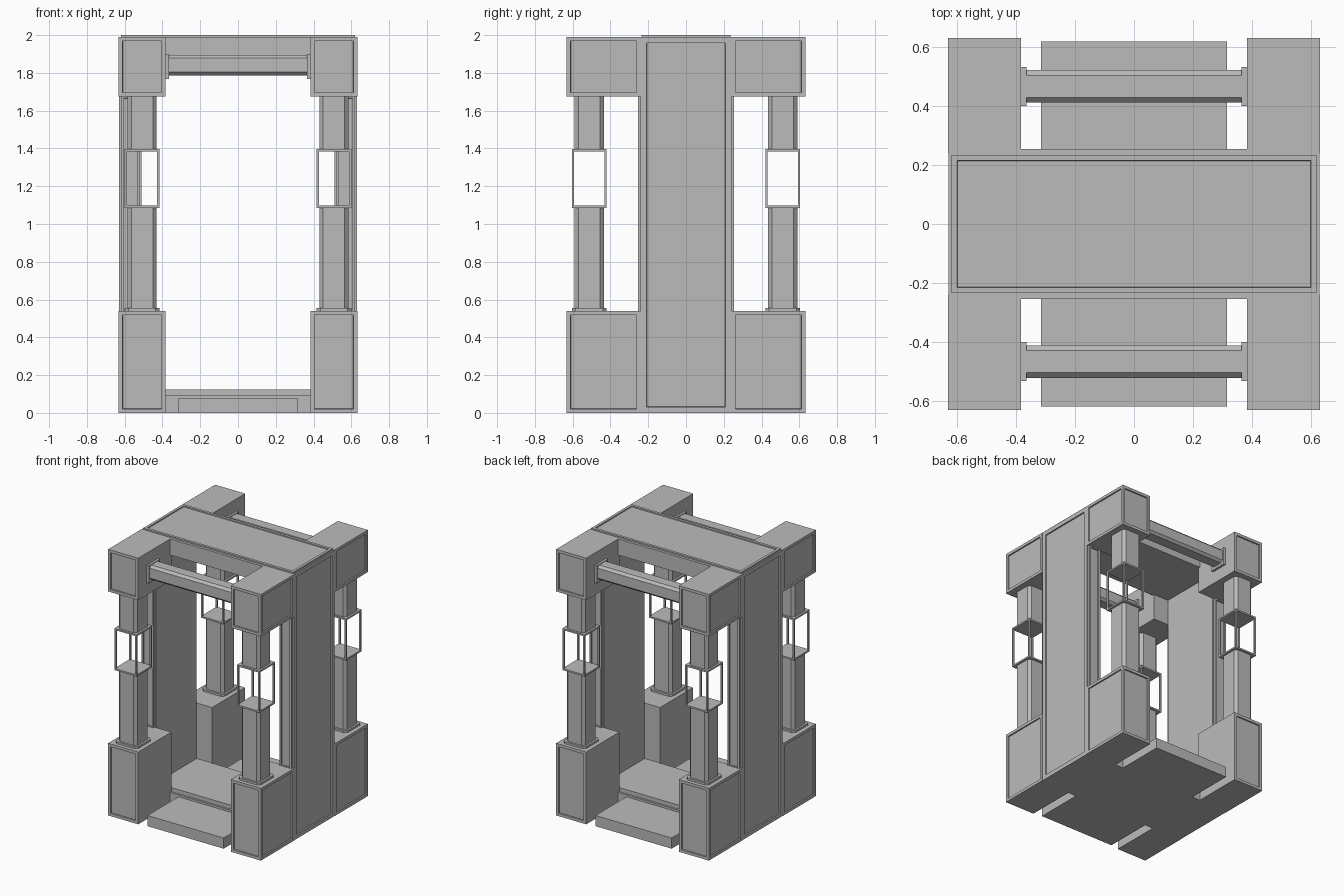
import bpy, bmesh
from mathutils import Vector

cube = bpy.data.objects.get("Cube")
if cube:
    bpy.data.objects.remove(cube, do_unlink=True)

stone = bpy.data.materials.new("grey_stone")
stone.use_nodes = True
GREY = (0.5, 0.5, 0.5, 1)
stone.diffuse_color = GREY
stone.node_tree.nodes["Principled BSDF"].inputs["Base Color"].default_value = GREY


def finish(name, bm):
    mesh = bpy.data.meshes.new(name)
    bmesh.ops.recalc_face_normals(bm, faces=bm.faces[:])
    bm.to_mesh(mesh)
    bm.free()
    mesh.materials.append(stone)
    obj = bpy.data.objects.new(name, mesh)
    bpy.context.collection.objects.link(obj)
    return obj


def add_box(bm, x, y, z):
    """Box spanning three (low, high) ranges, in either order."""
    spans = (x, y, z)
    verts = bmesh.ops.create_cube(bm, size=1)["verts"]
    for v in verts:
        v.co = Vector([min(s) if c < 0 else max(s) for s, c in zip(spans, v.co)])
    return verts


def box(name, x, y, z, panels=(), margin=0.03, depth=0.01):
    """Box with a sunken panel on each face pointing along a panel direction."""
    bm = bmesh.new()
    add_box(bm, x, y, z)
    bm.normal_update()
    for d in panels:
        face = max(bm.faces, key=lambda f: f.normal.dot(Vector(d)) * f.calc_area())
        bmesh.ops.inset_individual(bm, faces=[face], thickness=margin)
        bmesh.ops.inset_individual(bm, faces=[face], thickness=0.001, depth=-depth)
    return finish(name, bm)


def chamfered_bar(name, x, y, z, axis, cut):
    """Box whose four edges along one axis are cut at 45 degrees."""
    bm = bmesh.new()
    add_box(bm, x, y, z)
    edges = [e for e in bm.edges
             if abs((e.verts[0].co - e.verts[1].co).normalized()[axis]) > 0.9]
    bmesh.ops.bevel(bm, geom=edges, offset=cut, segments=1, affect='EDGES')
    return finish(name, bm)


def around(c, r):
    return (c - r, c + r)


# Floor, entry step and roof
box("floor_slab", (-0.51, 0.51), (-0.255, 0.255), (0, 0.095))
box("floor_plate", (-0.51, 0.51), (-0.24, 0.24), (0.095, 0.125))
box("entry_step", (-0.315, 0.315), (-0.62, 0.62), (0, 0.08))
box("roof_beam", (-0.51, 0.51), (-0.255, 0.255), (1.87, 1.99))
box("roof_plate", (-0.62, 0.62), (-0.235, 0.235), (1.98, 2.0),
    [(0, 0, 1)], 0.028, 0.008)

for sx, side in ((1, "left"), (-1, "right")):
    # Side wall with a tall sunken panel
    box(f"{side}_wall", (sx * 0.51, sx * 0.63), (-0.24, 0.24), (0, 1.99),
        [(sx, 0, 0)], 0.045)
    for sy, end in ((-1, "front"), (1, "back")):
        tag = f"{end}_{side}"
        # Trim on the narrow end of the wall
        box(f"{tag}_wall_trim", (sx * 0.52, sx * 0.62), (sy * 0.24, sy * 0.255),
            (0.53, 1.68), [(0, sy, 0)], 0.02)
        # Corner blocks, panelled on their outer sides
        for part, z in (("base", (0, 0.54)), ("capital", (1.675, 1.99))):
            box(f"{tag}_{part}", (sx * 0.383, sx * 0.632), (sy * 0.24, sy * 0.632), z,
                [(sx, 0, 0), (0, sy, 0)])
        # Chamfered column in two lengths, with a foot ring
        cx, cy = sx * 0.508, sy * 0.512
        for part, r, z in (("foot_ring", 0.092, (0.54, 0.555)),
                           ("lower_column", 0.077, (0.54, 1.09)),
                           ("upper_column", 0.077, (1.39, 1.68))):
            chamfered_bar(f"{tag}_{part}", around(cx, r), around(cy, r), z, 2, 0.02)
        # Open lantern cage
        bm = bmesh.new()
        for z in ((1.085, 1.097), (1.385, 1.397)):
            add_box(bm, around(cx, 0.092), around(cy, 0.092), z)
        for px in (-0.086, 0.086):
            for py in (-0.086, 0.086):
                add_box(bm, around(cx + px, 0.006), around(cy + py, 0.006), (1.09, 1.39))
        finish(f"{tag}_lantern", bm)
        # Flange holding the crossbar
        box(f"{tag}_bar_flange", (sx * 0.365, sx * 0.39), around(sy * 0.467, 0.066),
            (1.768, 1.9))

# Crossbars between the upper corner blocks
for sy, end in ((-1, "front"), (1, "back")):
    chamfered_bar(f"{end}_crossbar", (-0.37, 0.37), around(sy * 0.467, 0.055),
                  (1.787, 1.895), 0, 0.017)
